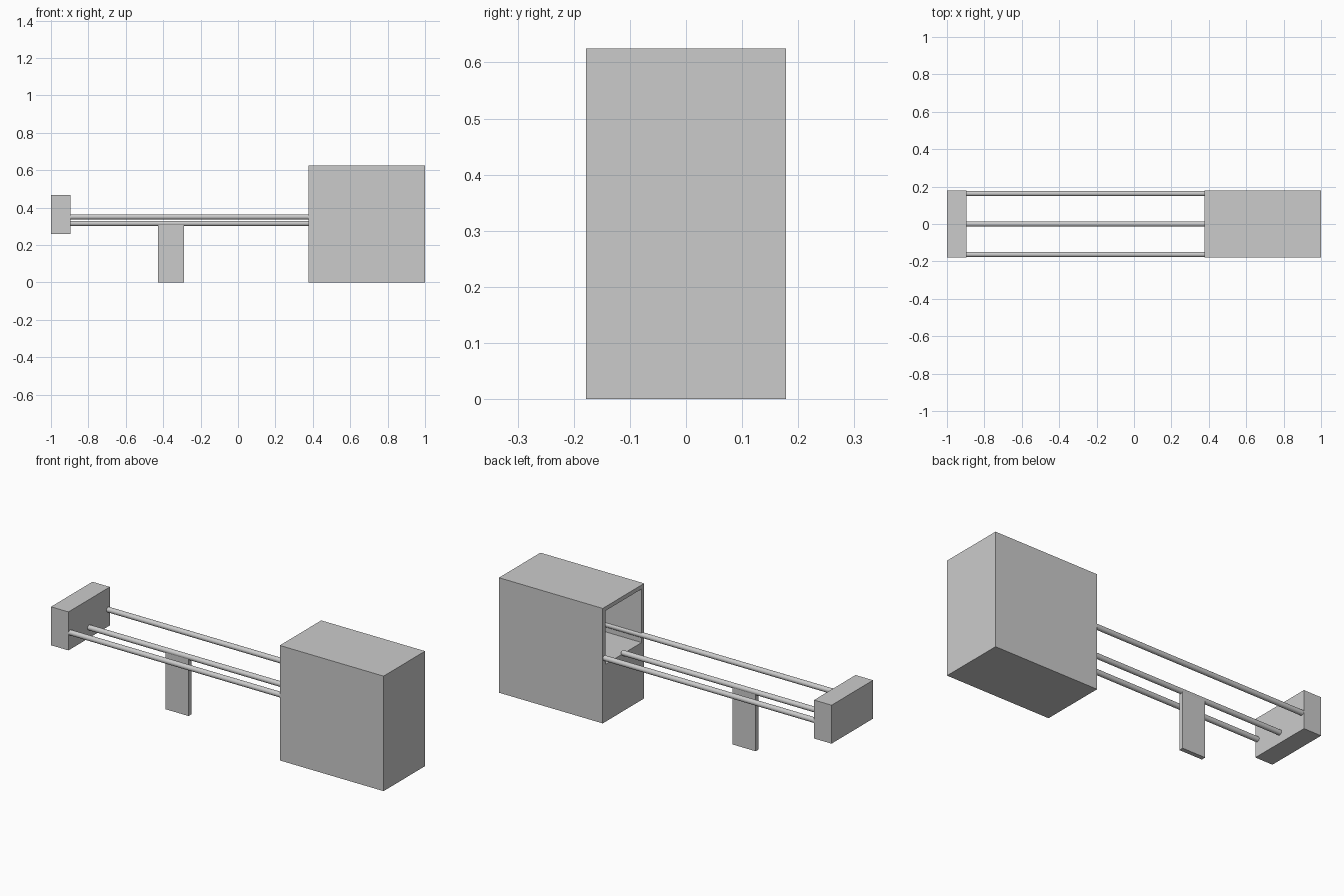
import bpy
import math

if "Cube" in bpy.data.objects:
    bpy.data.objects.remove(bpy.data.objects["Cube"])


def box(name, lo, hi):
    """Axis-aligned box between two corners."""
    bpy.ops.mesh.primitive_cube_add(size=1, location=[(a + b) / 2 for a, b in zip(lo, hi)])
    obj = bpy.context.object
    obj.name = name
    obj.scale = [b - a for a, b in zip(lo, hi)]
    bpy.ops.object.transform_apply(location=False, rotation=False, scale=True)
    return obj


def rod(name, x0, x1, y, z, radius=0.014):
    """Round bar along x."""
    bpy.ops.mesh.primitive_cylinder_add(
        vertices=24, radius=radius, depth=x1 - x0,
        location=((x0 + x1) / 2, y, z), rotation=(0, math.pi / 2, 0))
    obj = bpy.context.object
    obj.name = name
    bpy.ops.object.shade_smooth_by_angle()
    return obj


HALF = 0.178      # half depth of the whole model
FACE = 0.376      # open face of the cabinet
END = -0.895      # inner face of the end block
WALL = 0.022      # cabinet wall thickness

# Cabinet with a recess in the upper half, open toward the rods
cabinet = box("cabinet", (FACE, -HALF, 0), (1, HALF, 0.625))
cutter = box("cabinet_cutter", (FACE - 0.1, -HALF + WALL, 0.312),
             (1 - WALL, HALF - WALL, 0.625 - WALL))
cutter.hide_render = True
cut = cabinet.modifiers.new("recess", 'BOOLEAN')
cut.operation = 'DIFFERENCE'
cut.solver = 'EXACT'
cut.object = cutter
bpy.context.view_layer.objects.active = cabinet
bpy.ops.object.modifier_apply(modifier=cut.name)
bpy.data.objects.remove(cutter, do_unlink=True)

# End block
box("end_block", (-1, -HALF, 0.258), (END, HALF, 0.467))

# Side rails run on into the cabinet, centre rail stops at its face
for side, y in (("front", -0.163), ("back", 0.163)):
    rod(side + "_rail", END - 0.01, 1 - WALL, y, 0.35)
rod("centre_rail", END - 0.01, FACE + 0.005, 0, 0.315)

# Flat leg under the centre rail
box("support_leg", (-0.427, -0.012, 0), (-0.289, 0.012, 0.315))
